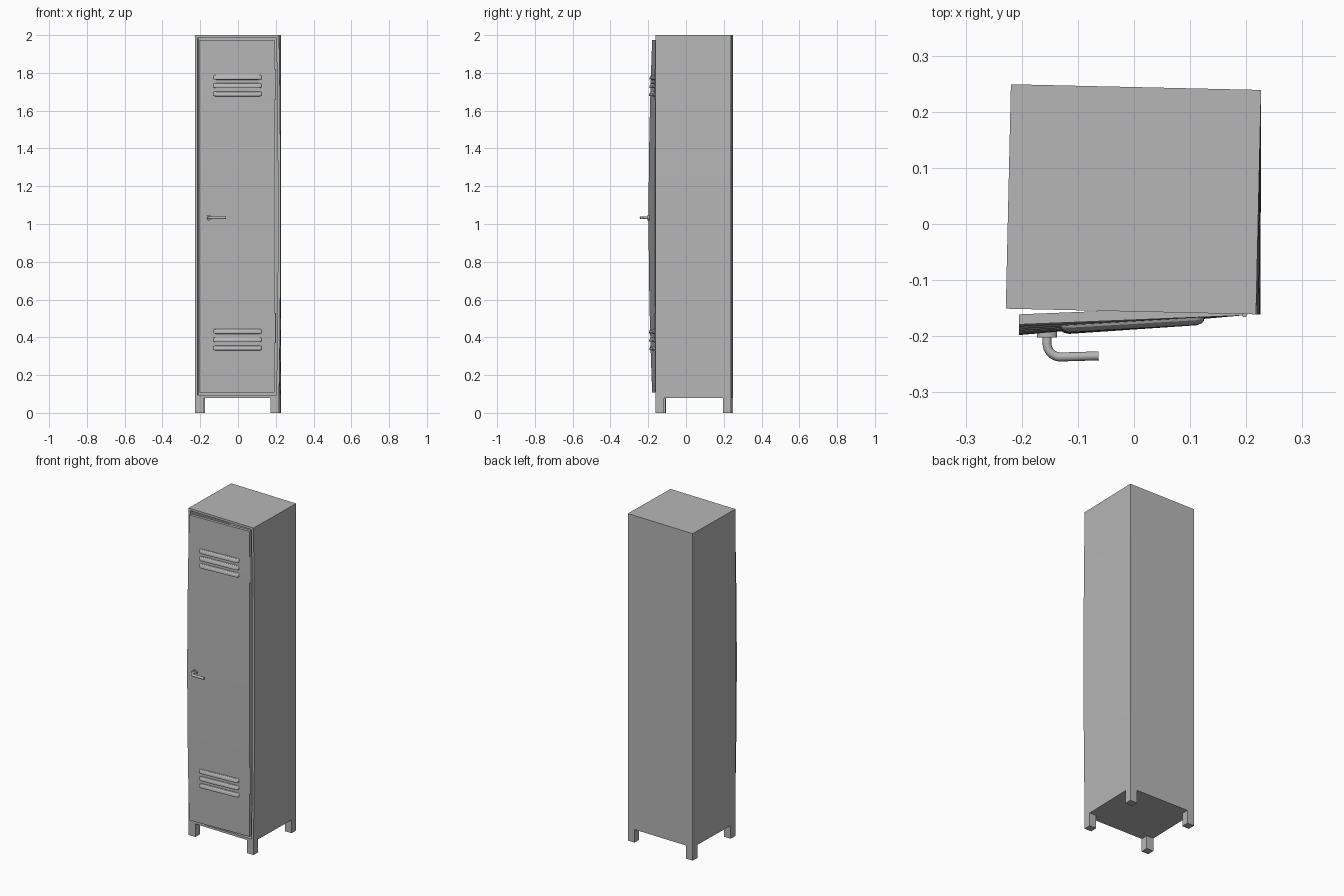
import bpy, bmesh, math
from mathutils import Matrix, Vector

cube = bpy.data.objects.get("Cube")
if cube:
    bpy.data.objects.remove(cube, do_unlink=True)

# One grey paint for everything
paint = bpy.data.materials.new("grey_paint")
paint.use_nodes = True
GREY = (0.47, 0.47, 0.47, 1)
paint.diffuse_color = GREY
paint.node_tree.nodes["Principled BSDF"].inputs["Base Color"].default_value = GREY

STAND = Matrix.Translation((-0.001, 0.044, 0)) @ Matrix.Rotation(math.radians(-1.3), 4, "Z")
MID, HALF = 1.04, 0.935
HINGE_X, DOOR_Y, DOOR_W = 0.193, -0.163, 0.398


def arch(z):
    """1 at mid height, falling to 0 at the door's top and bottom."""
    return max(0, 1 - ((z - MID) / HALF) ** 2)


def door_push(x, z):
    """How far the bent, slightly open door stands out at a point."""
    return (0.016 + 0.019 * arch(z)) * (HINGE_X - x) / DOOR_W


def finish(name, bm, smooth=True):
    bmesh.ops.recalc_face_normals(bm, faces=bm.faces)
    mesh = bpy.data.meshes.new(name)
    bm.to_mesh(mesh)
    bm.free()
    ob = bpy.data.objects.new(name, mesh)
    bpy.context.collection.objects.link(ob)
    mesh.materials.append(paint)
    if smooth:
        bpy.ops.object.select_all(action="DESELECT")
        ob.select_set(True)
        bpy.context.view_layer.objects.active = ob
        bpy.ops.object.shade_smooth_by_angle(angle=math.radians(30))
    return ob


def box(lo, hi):
    bm = bmesh.new()
    bmesh.ops.create_cube(bm, size=1)
    lo, hi = Vector(lo), Vector(hi)
    for v in bm.verts:
        v.co = (lo + hi) / 2 + v.co * (hi - lo)
    return bm


def cut(bm, axis, places):
    for p in places:
        point, normal = Vector(), Vector()
        point[axis], normal[axis] = p, 1
        bmesh.ops.bisect_plane(bm, geom=bm.verts[:] + bm.edges[:] + bm.faces[:],
                               plane_co=point, plane_no=normal)


def bend_door(bm):
    for v in bm.verts:
        v.co.y -= door_push(v.co.x, v.co.z)


# Hollow cabinet, its front right edge bowed outwards
bm = box((-0.223, -0.2, 0.08), (0.223, 0.2, 2))
front = [f for f in bm.faces if f.normal.y < -0.5]
bmesh.ops.inset_individual(bm, faces=front, thickness=0.02)
bmesh.ops.inset_individual(bm, faces=front, thickness=0, depth=-0.36)
cut(bm, 2, [0.2 + 0.14 * i for i in range(13)])
for v in bm.verts:
    if v.co.x > 0.19:
        v.co.x += 0.008 * arch(v.co.z) * (0.2 - v.co.y) / 0.4
bm.transform(STAND)
finish("cabinet", bm)

# Four square legs
for sx, side in ((-1, "right"), (1, "left")):
    for sy, end in ((-1, "front"), (1, "back")):
        bm = box((-0.023, -0.022, 0), (0.023, 0.022, 0.082))
        bm.transform(STAND @ Matrix.Translation((sx * 0.2, sy * 0.178, 0)))
        finish(f"{end}_{side}_leg", bm, False)

# Bent door
bm = box((HINGE_X - DOOR_W, DOOR_Y, 0.107), (HINGE_X, DOOR_Y + 0.018, 1.974))
cut(bm, 2, [0.2 + 0.12 * i for i in range(15)])
bend_door(bm)
finish("door", bm)


# Vent hoods: a rounded profile that tapers at both ends
def vent(name, z):
    bm = bmesh.new()
    profile = [(0.004, 0.015), (-0.004, 0.012), (-0.009, 0.005), (-0.012, -0.004),
               (-0.011, -0.011), (0.004, -0.013)]
    rings = []
    for x, s in ((-0.13, 0.35), (-0.126, 0.75), (-0.116, 1), (0, 1),
                 (0.111, 1), (0.121, 0.75), (0.125, 0.35)):
        rings.append([bm.verts.new((x, DOOR_Y + y * s, z + h * (0.5 + s / 2)))
                      for y, h in profile])
    n = len(profile)
    for a, b in zip(rings, rings[1:]):
        for i in range(n):
            bm.faces.new((a[i], a[(i + 1) % n], b[(i + 1) % n], b[i]))
    bm.faces.new(rings[0])
    bm.faces.new(rings[-1])
    bend_door(bm)
    finish(name, bm)


for group, middle in (("upper", 1.732), ("lower", 0.387)):
    for i in range(3):
        vent(f"{group}_vent_{i + 1}", middle + 0.044 * (1 - i))

# Hinge barrels
for name, z in (("upper_hinge", 1.74), ("lower_hinge", 0.45)):
    bm = bmesh.new()
    bmesh.ops.create_cone(bm, cap_ends=True, segments=12, radius1=0.005, radius2=0.005, depth=0.16,
                          matrix=Matrix.Translation((0.197, -0.161, z)))
    finish(name, bm)

# Handle rosette
HX, HZ = -0.155, 1.033
face_y = DOOR_Y - door_push(HX, HZ)
bm = bmesh.new()
bmesh.ops.create_cone(bm, cap_ends=True, segments=24, radius1=0.018, radius2=0.018, depth=0.014,
                      matrix=Matrix.Translation((HX, face_y - 0.002, HZ))
                      @ Matrix.Diagonal((1, 1, 0.75, 1)) @ Matrix.Rotation(math.pi / 2, 4, "X"))
finish("handle_rosette", bm)

# Lever handle with a rounded elbow
R, tip_y = 0.024, -0.237
path = [(HX, face_y)]
for i in range(9):
    a = math.pi / 2 * i / 8
    path.append((HX + R * (1 - math.cos(a)), tip_y + R * (1 - math.sin(a))))
path.append((-0.063, tip_y + 0.002))
curve = bpy.data.curves.new("handle", "CURVE")
curve.dimensions = "3D"
curve.bevel_depth = 0.008
curve.bevel_resolution = 3
curve.use_fill_caps = True
spline = curve.splines.new("POLY")
spline.points.add(len(path) - 1)
for p, (x, y) in zip(spline.points, path):
    p.co = (x, y, HZ, 1)
spline.use_smooth = True
curve.materials.append(paint)
bpy.context.collection.objects.link(bpy.data.objects.new("handle", curve))
